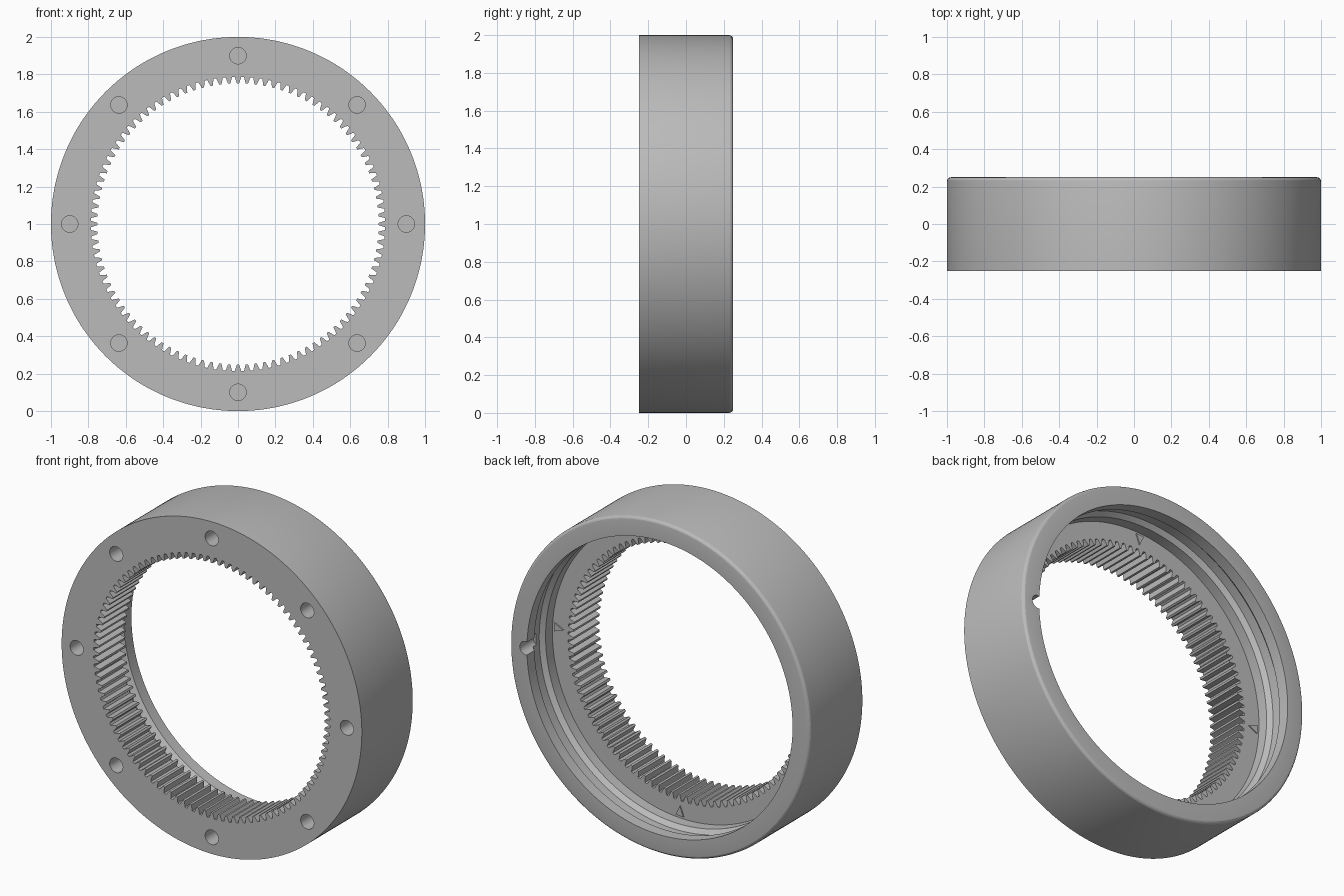
import bpy, bmesh, math
from mathutils import Matrix, Vector

cube = bpy.data.objects.get("Cube")
if cube:
    bpy.data.objects.remove(cube, do_unlink=True)

TEETH, TIP, ROOT = 100, 0.752, 0.787
FRONT, BACK, FLOOR = -0.25, 0.25, 0.0
CENTRE = Vector((0, 0, 1))

grey = bpy.data.materials.new("plain grey")
grey.use_nodes = True
grey.diffuse_color = (0.5, 0.5, 0.5, 1)
grey.node_tree.nodes["Principled BSDF"].inputs["Base Color"].default_value = (0.5, 0.5, 0.5, 1)


def polar(radius, y, angle):
    return Vector((radius * math.cos(angle), y, radius * math.sin(angle)))


def make_object(name, bm):
    bmesh.ops.recalc_face_normals(bm, faces=bm.faces)
    mesh = bpy.data.meshes.new(name)
    bm.to_mesh(mesh)
    bm.free()
    mesh.materials.append(grey)
    obj = bpy.data.objects.new(name, mesh)
    obj.location = CENTRE
    bpy.context.collection.objects.link(obj)
    return obj


# Columns around the ring: (angle, inner radius) tracing each tooth
pitch = 2 * math.pi / TEETH
tooth = [(-0.36, ROOT), (-0.24, (ROOT + TIP) / 2), (-0.13, TIP),
         (0.13, TIP), (0.24, (ROOT + TIP) / 2), (0.36, ROOT)]
columns = [((i + t) * pitch, r) for i in range(TEETH) for t, r in tooth]

# Section from the front edge, round the outside, to the bearing seat
bevel = 0.022
section = [(1.0, FRONT)]
for k in range(5):
    a = k * math.pi / 8
    section.append((1 - bevel + bevel * math.cos(a), BACK - bevel + bevel * math.sin(a)))
section += [(0.885, BACK), (0.885, 0.18), (0.915, 0.15), (0.915, 0.09),
            (0.89, 0.065), (0.89, FLOOR)]

# Gear ring body: the section swept round, closed by the toothed bore
bm = bmesh.new()
loops = []
for angle, inner in columns:
    points = [(inner, FRONT)] + section + [(inner, FLOOR)]
    loops.append([bm.verts.new(polar(r, y, angle)) for r, y in points])
for a, b in zip(loops, loops[1:] + loops[:1]):
    for j in range(len(a)):
        k = (j + 1) % len(a)
        bm.faces.new((a[j], a[k], b[k], b[j]))
ring = make_object("gear_ring", bm)

# Cutters: eight blind screw holes in front, one notch in the back lip
bm = bmesh.new()


def add_drill(radius, angle, y_from, y_to, size):
    place = Matrix.Translation(polar(radius, (y_from + y_to) / 2, angle))
    bmesh.ops.create_cone(bm, cap_ends=True, segments=32, radius1=size, radius2=size,
                          depth=y_to - y_from,
                          matrix=place @ Matrix.Rotation(math.pi / 2, 4, "X"))


for i in range(8):
    add_drill(0.9, i * math.pi / 4, FRONT - 0.05, FRONT + 0.15, 0.044)
add_drill(0.893, 0, 0.12, BACK + 0.05, 0.04)
cutter = make_object("hole_cutter", bm)
cutter.hide_render = True

cut = ring.modifiers.new("holes", "BOOLEAN")
cut.operation, cut.solver, cut.object = "DIFFERENCE", "EXACT", cutter
bpy.context.view_layer.objects.active = ring
ring.select_set(True)
bpy.ops.object.modifier_apply(modifier=cut.name)
bpy.ops.object.shade_smooth_by_angle(angle=math.radians(20))
bpy.data.objects.remove(cutter, do_unlink=True)

# Raised triangular index marks on the inner floor, one per quarter
bm = bmesh.new()
for i in range(4):
    angle = i * math.pi / 2
    corners = [(0.875, 0.075), (0.875, 0.015), (0.815, 0.045)]
    base = [bm.verts.new(polar(r, FLOOR - 0.001, angle + t)) for r, t in corners]
    top = [bm.verts.new(polar(r, FLOOR + 0.007, angle + t)) for r, t in corners]
    bm.faces.new(base)
    bm.faces.new(top)
    for j in range(3):
        k = (j + 1) % 3
        bm.faces.new((base[j], base[k], top[k], top[j]))
make_object("index_marks", bm)
